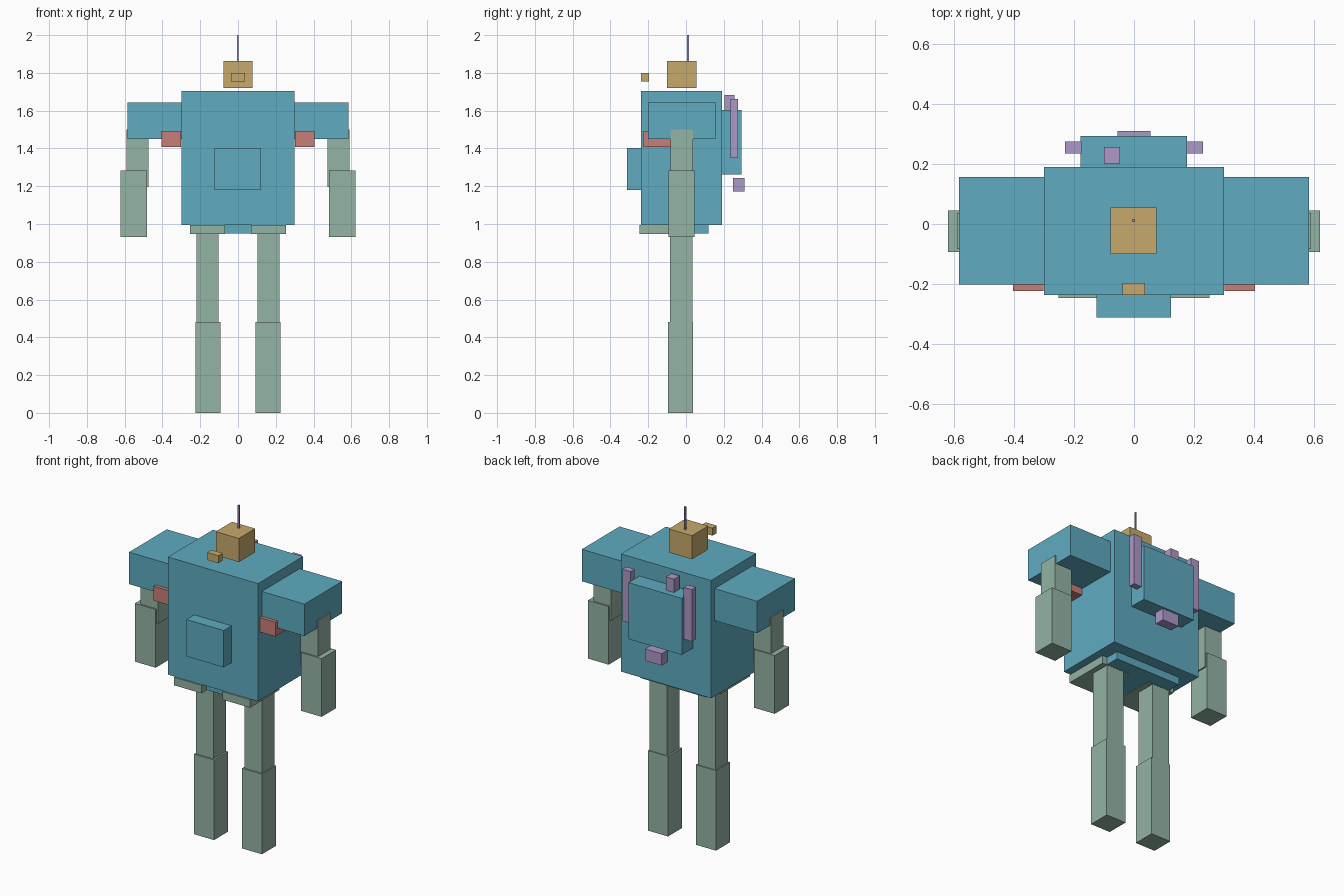
import bpy
import bmesh

if "Cube" in bpy.data.objects:
    bpy.data.objects.remove(bpy.data.objects["Cube"])


def material(name, rgb):
    """Flat colour from 0-255 sRGB values."""
    def lin(c):
        c /= 255
        return c / 12.92 if c <= 0.04045 else ((c + 0.055) / 1.055) ** 2.4
    m = bpy.data.materials.new(name)
    m.diffuse_color = (*[lin(c) for c in rgb], 1)
    m.use_nodes = True
    m.node_tree.nodes["Principled BSDF"].inputs["Base Color"].default_value = m.diffuse_color
    return m


BLUE = material("blue", (95, 171, 193))
GREEN = material("sage green", (148, 179, 164))
RED = material("muted red", (201, 126, 120))
TAN = material("tan", (199, 170, 108))
PURPLE = material("lilac", (174, 153, 199))


def box(name, mat, x, y, z):
    """Box from (min, max) ranges on each axis."""
    bm = bmesh.new()
    bmesh.ops.create_cube(bm, size=1)
    for v in bm.verts:
        v.co = [r[0] + (c + 0.5) * (r[1] - r[0]) for c, r in zip(v.co, (x, y, z))]
    mesh = bpy.data.meshes.new(name)
    bm.to_mesh(mesh)
    bm.free()
    mesh.materials.append(mat)
    bpy.context.collection.objects.link(bpy.data.objects.new(name, mesh))


def pair(name, mat, x, y, z):
    """Box on the +x side and its mirror image."""
    box("right_" + name, mat, x, y, z)
    box("left_" + name, mat, (-x[1], -x[0]), y, z)


# Body
box("torso", BLUE, (-0.30, 0.30), (-0.238, 0.19), (0.995, 1.703))
box("chest_block", BLUE, (-0.125, 0.123), (-0.312, -0.238), (1.18, 1.402))
box("pelvis", BLUE, (-0.22, 0.22), (-0.20, 0.118), (0.95, 0.995))
pair("hip_skirt", GREEN, (0.07, 0.253), (-0.247, 0.035), (0.947, 0.995))

# Head, face plate floating in front, and antenna
box("head", TAN, (-0.078, 0.076), (-0.10, 0.055), (1.72, 1.862))
box("face_plate", TAN, (-0.038, 0.036), (-0.238, -0.197), (1.755, 1.80))
box("antenna", PURPLE, (-0.006, 0.003), (0.006, 0.016), (1.862, 2.0))

# Arms
pair("shoulder", BLUE, (0.30, 0.584), (-0.202, 0.157), (1.45, 1.642))
pair("shoulder_clip", RED, (0.303, 0.405), (-0.224, -0.08), (1.407, 1.493))
pair("upper_arm", GREEN, (0.475, 0.591), (-0.083, 0.036), (1.195, 1.50))
pair("forearm", GREEN, (0.483, 0.622), (-0.093, 0.045), (0.932, 1.282))

# Legs
pair("upper_leg", GREEN, (0.104, 0.22), (-0.086, 0.034), (0.48, 0.96))
pair("lower_leg", GREEN, (0.093, 0.226), (-0.095, 0.038), (0.0, 0.482))

# Backpack and its fittings
box("backpack", BLUE, (-0.178, 0.177), (0.19, 0.294), (1.263, 1.603))
pair("backpack_tube", PURPLE, (0.176, 0.231), (0.236, 0.275), (1.35, 1.662))
box("backpack_knob", PURPLE, (-0.10, -0.046), (0.203, 0.257), (1.603, 1.683))
pair("thruster", PURPLE, (0.0, 0.055), (0.25, 0.31), (1.172, 1.243))
